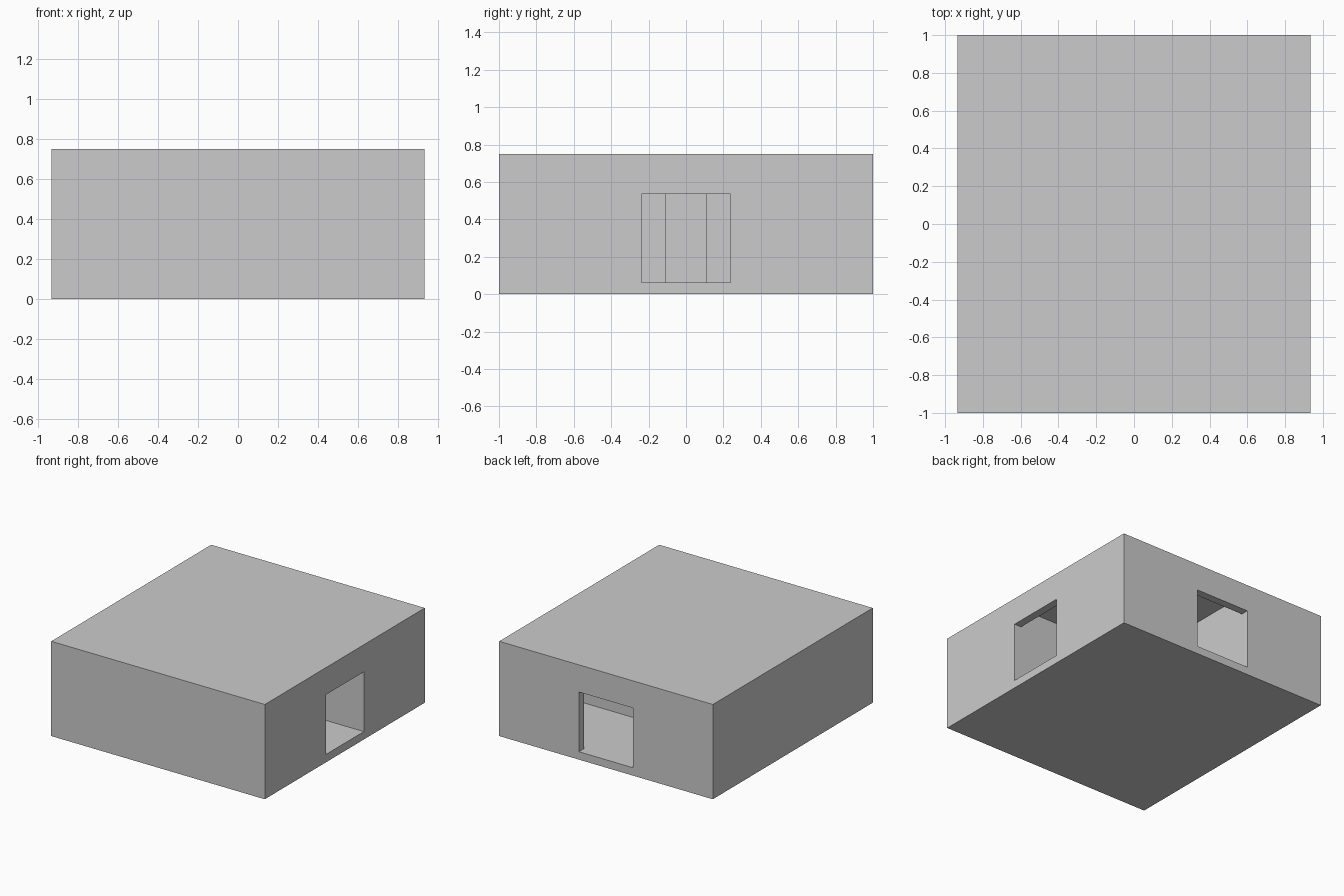
import bpy
import bmesh

if "Cube" in bpy.data.objects:
    bpy.data.objects.remove(bpy.data.objects["Cube"])

W, D, H = 0.935, 1.0, 0.75      # half width, half depth, height
T = 0.0625                      # wall, floor and ceiling thickness
P = 0.238                       # half width of openings and hall
DOOR_TOP, CEIL = 0.535, H - T


def box(name, x0, x1, y0, y1, z0, z1):
    bm = bmesh.new()
    bmesh.ops.create_cube(bm, size=1)
    for v in bm.verts:
        v.co = (x1 if v.co.x > 0 else x0,
                y1 if v.co.y > 0 else y0,
                z1 if v.co.z > 0 else z0)
    mesh = bpy.data.meshes.new(name)
    bm.to_mesh(mesh)
    bm.free()
    ob = bpy.data.objects.new(name, mesh)
    bpy.context.collection.objects.link(ob)
    return ob


# Solid outer block
building = box("building_shell", -W, W, -D, D, 0, H)

# Rooms, separated by thin partitions, then the openings
cutters = [
    box("hall", -P, W - T, -P, P, T, CEIL),
    box("back_room", -P, W - T, P + T, D - T, T, CEIL),
    box("front_room", -P, W - T, -D + T, -P - T, T, CEIL),
    box("left_room", -W + T, -P - T, -D + T, D - T, T, CEIL),
    box("inner_doorway", -P - 2 * T, -P + T, -0.11, 0.11, T, CEIL),
    box("right_opening", W - 2 * T, W + 0.1, -P, P, T, DOOR_TOP),
    box("back_opening", -P, P, D - 2 * T, D + 0.1, T, DOOR_TOP),
]

for c in cutters:
    c.hide_render = True
    mod = building.modifiers.new(c.name, 'BOOLEAN')
    mod.operation = 'DIFFERENCE'
    mod.solver = 'EXACT'
    mod.object = c

# Bake the cuts and discard the cutters
bpy.context.view_layer.update()
deps = bpy.context.evaluated_depsgraph_get()
result = bpy.data.meshes.new_from_object(building.evaluated_get(deps))
building.modifiers.clear()
building.data = result
for c in cutters:
    bpy.data.objects.remove(c)
